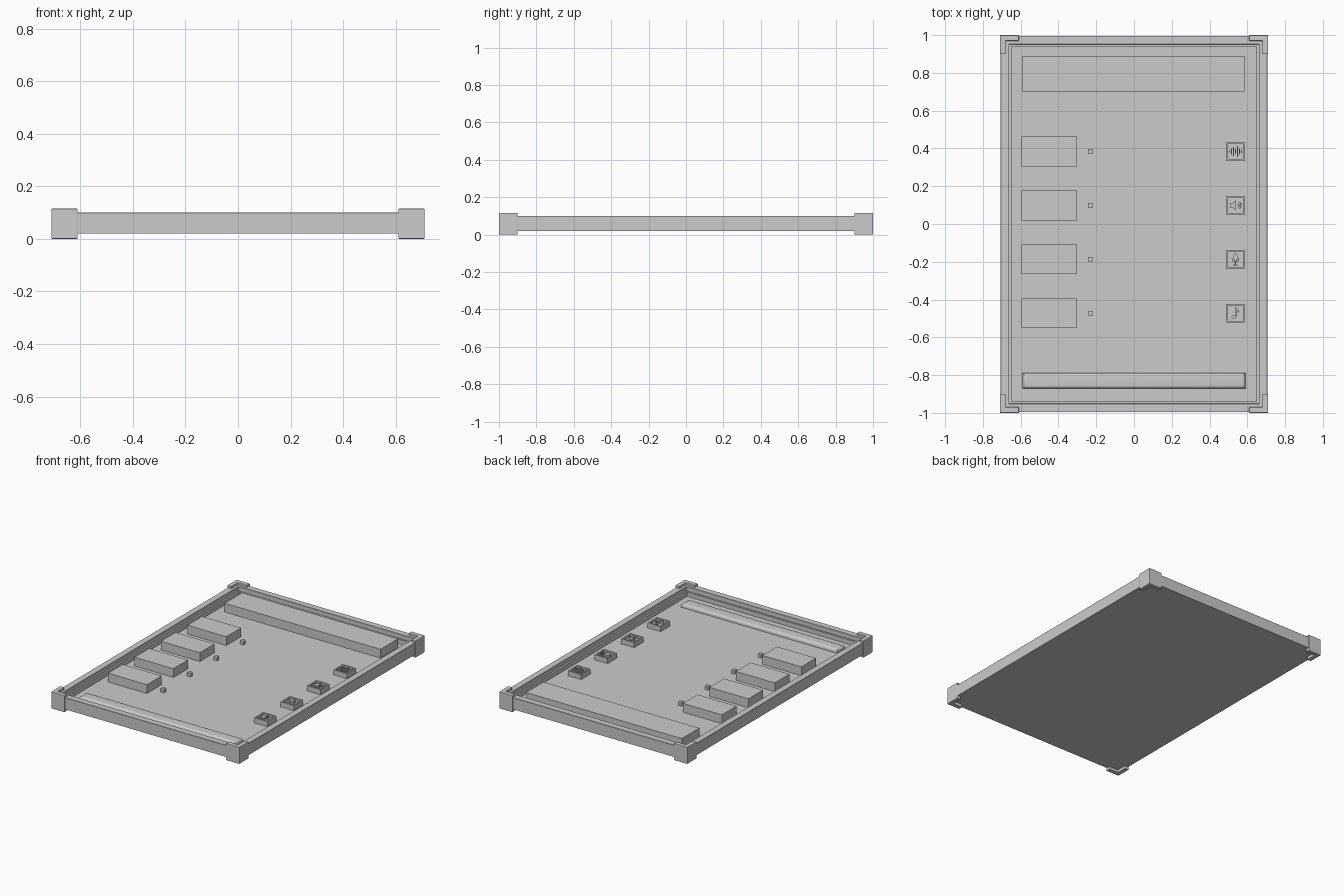
import bpy, bmesh, math

if "Cube" in bpy.data.objects:
    bpy.data.objects.remove(bpy.data.objects["Cube"])


def finish(name, bm, smooth=False):
    bmesh.ops.recalc_face_normals(bm, faces=bm.faces[:])
    me = bpy.data.meshes.new(name)
    bm.to_mesh(me)
    bm.free()
    ob = bpy.data.objects.new(name, me)
    bpy.context.collection.objects.link(ob)
    if smooth:
        bpy.context.view_layer.objects.active = ob
        ob.select_set(True)
        bpy.ops.object.shade_smooth_by_angle(angle=math.radians(35))
        ob.select_set(False)
    return ob


def rect_loft(name, cx, cy, hx, hy, profile, closed=False, smooth=False):
    """Sweep (inset, z) points around a rectangle; cap the ends or close the loop."""
    bm = bmesh.new()
    rings = []
    for d, z in profile:
        a, b = hx - d, hy - d
        rings.append([bm.verts.new((cx + sx * a, cy + sy * b, z))
                      for sx, sy in ((-1, -1), (1, -1), (1, 1), (-1, 1))])
    pairs = list(zip(rings, rings[1:]))
    if closed:
        pairs.append((rings[-1], rings[0]))
    else:
        bm.faces.new(rings[0])
        bm.faces.new(rings[-1])
    for r, s in pairs:
        for i in range(4):
            j = (i + 1) % 4
            bm.faces.new((r[i], r[j], s[j], s[i]))
    return finish(name, bm, smooth)


def box(name, cx, cy, hx, hy, z0, z1):
    return rect_loft(name, cx, cy, hx, hy, [(0, z0), (0, z1)])


def prisms(name, polys, cx, cy, z0, z1):
    """Extrude several flat outlines into one object."""
    bm = bmesh.new()
    for pts in polys:
        lo = [bm.verts.new((cx + x, cy + y, z0)) for x, y in pts]
        hi = [bm.verts.new((cx + x, cy + y, z1)) for x, y in pts]
        bm.faces.new(lo)
        bm.faces.new(hi)
        for i in range(len(pts)):
            j = (i + 1) % len(pts)
            bm.faces.new((lo[i], lo[j], hi[j], hi[i]))
    return finish(name, bm)


def rect(x, y, hx, hy):
    return [(x - hx, y - hy), (x + hx, y - hy), (x + hx, y + hy), (x - hx, y + hy)]


def oval(x, y, rx, ry, n=16):
    return [(x + rx * math.cos(2 * math.pi * i / n), y + ry * math.sin(2 * math.pi * i / n))
            for i in range(n)]


def arc(x, y, r, w, a0, a1, n=10):
    ang = [math.radians(a0 + (a1 - a0) * i / n) for i in range(n + 1)]
    return ([(x + r * math.cos(a), y + r * math.sin(a)) for a in ang] +
            [(x + (r - w) * math.cos(a), y + (r - w) * math.sin(a)) for a in reversed(ang)])


FLOOR = 0.04

# Backing panel and stepped frame
box("panel", 0, 0, 0.65, 0.94, 0.02, FLOOR)
rect_loft("frame", 0, 0, 0.706, 0.996,
          [(0, 0.02), (0, 0.098), (0.002, 0.1), (0.043, 0.1), (0.045, 0.098),
           (0.045, 0.07), (0.057, 0.07), (0.057, 0.02)], closed=True)

# L-shaped corner guards
for sx in (-1, 1):
    for sy in (-1, 1):
        L = [(0.71, 1), (0.61, 1), (0.61, 0.97), (0.68, 0.97), (0.68, 0.9), (0.71, 0.9)]
        ob = prisms("corner_guard", [[(sx * x, sy * y) for x, y in L]], 0, 0, 0, 0.115)
        bev = ob.modifiers.new("bevel", "BEVEL")
        bev.width = 0.003
        bev.segments = 2

# Heading block and rounded bottom bar
box("heading_block", -0.003, 0.795, 0.588, 0.094, FLOOR, 0.1)
curve = [(0.018 * (1 - math.cos(t)), 0.047 + 0.018 * math.sin(t))
         for t in [math.pi / 2 * i / 5 for i in range(6)]]
rect_loft("bottom_bar", 0, -0.83, 0.59, 0.042, [(0, FLOOR)] + curve, smooth=True)

# Pictograms for the four small tiles
wave = [rect(-0.032 + 0.0107 * i, 0, 0.0028, h)
        for i, h in enumerate((0.006, 0.016, 0.024, 0.012, 0.028, 0.016, 0.007))]
speaker = [[(-0.03, -0.01), (-0.018, -0.01), (0.004, -0.027), (0.004, 0.027),
            (-0.018, 0.01), (-0.03, 0.01)],
           arc(0.006, 0, 0.015, 0.005, -50, 50), arc(0.006, 0, 0.026, 0.005, -50, 50)]
mic = [oval(0, 0.012, 0.011, 0.02), arc(0, 0.004, 0.02, 0.005, 180, 360),
       rect(0, -0.022, 0.0025, 0.008), rect(0, -0.031, 0.012, 0.0025)]
note = [oval(-0.008, -0.02, 0.012, 0.009), rect(0.002, 0.006, 0.0025, 0.026),
        [(0.0045, 0.032), (0.0045, 0.02), (0.014, 0.01), (0.012, -0.002),
         (0.019, 0.008), (0.017, 0.017)]]

# Rows: wide button, indicator cube, pictogram tile
for i, (kind, polys) in enumerate((("waveform", wave), ("speaker", speaker),
                                   ("microphone", mic), ("note", note))):
    y = 0.384 - 0.2855 * i
    box("row_button", -0.448, y, 0.147, 0.079, FLOOR, 0.1)
    box("indicator_cube", -0.232, y, 0.0125, 0.0125, FLOOR, 0.065)
    rect_loft("icon_tile", 0.537, y, 0.05, 0.05,
              [(0, FLOOR), (0, 0.075), (0.01, 0.075), (0.01, 0.06)])
    prisms(kind + "_symbol", polys, 0.537, y, 0.058, 0.075)
